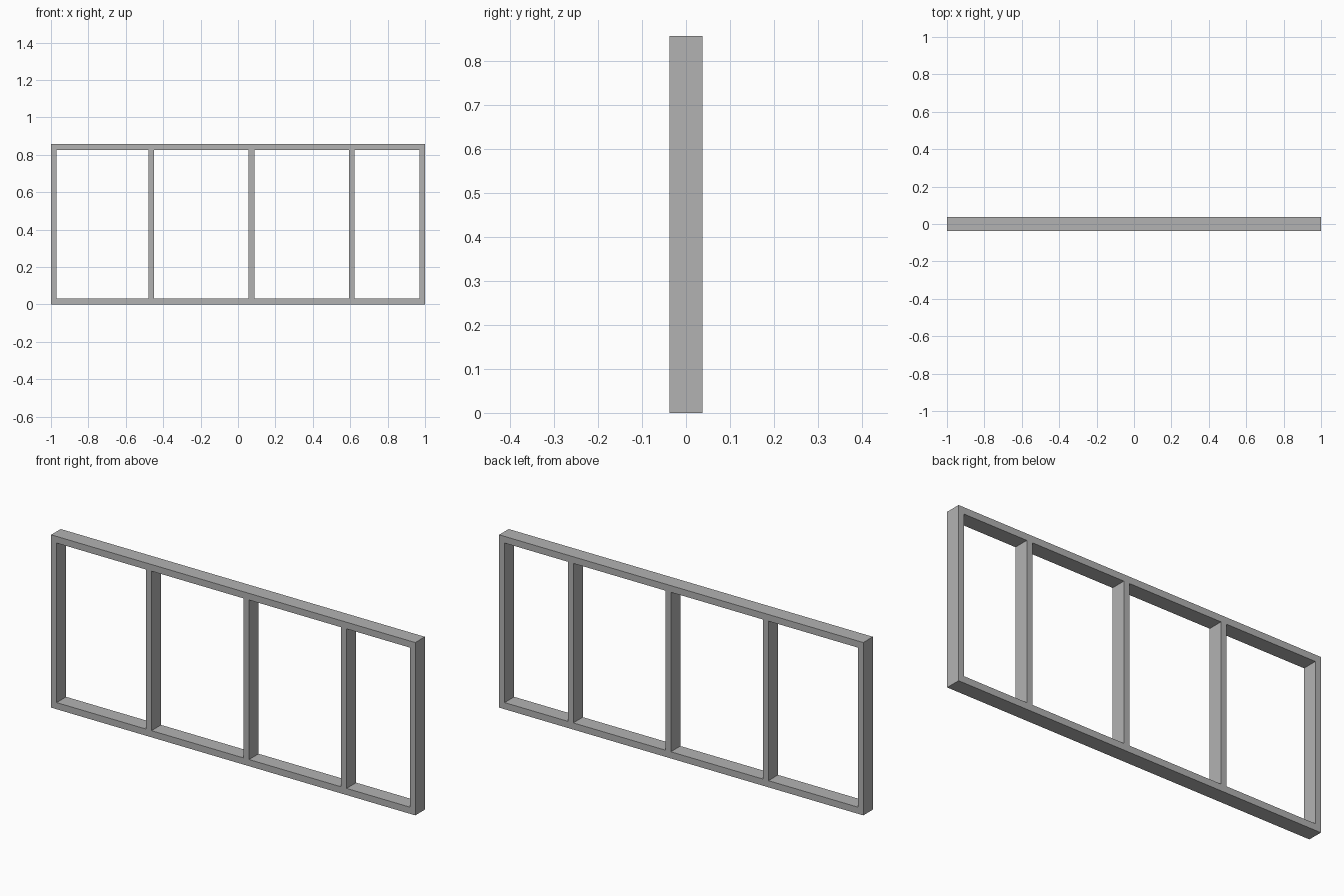
import bpy

if "Cube" in bpy.data.objects:
    bpy.data.objects.remove(bpy.data.objects["Cube"], do_unlink=True)

LENGTH, DEPTH, HEIGHT = 2.0, 0.075, 0.858
RAIL = 0.033      # rail thickness
STUD = 0.03       # stud thickness
SPACING = 0.536   # stud centre spacing, measured from the end of the frame

grey = bpy.data.materials.new("plain_grey")
grey.use_nodes = True
colour = (0.448, 0.448, 0.448, 1)
grey.diffuse_color = colour
grey.node_tree.nodes["Principled BSDF"].inputs["Base Color"].default_value = colour


def beam(name, size, x, z):
    """Square-edged beam centred on x and z."""
    bpy.ops.mesh.primitive_cube_add(size=1, location=(x, 0, z))
    obj = bpy.context.object
    obj.name = name
    obj.scale = size
    bpy.ops.object.transform_apply(location=False, rotation=False, scale=True)
    obj.data.materials.append(grey)


# Top and bottom rails
beam("bottom_rail", (LENGTH, DEPTH, RAIL), 0, RAIL / 2)
beam("top_rail", (LENGTH, DEPTH, RAIL), 0, HEIGHT - RAIL / 2)

# Upright studs between the rails
end = (LENGTH - STUD) / 2
studs = {"right_end_stud": -end, "left_end_stud": end}
for i in range(1, 4):
    studs[f"inner_stud_{i}"] = -LENGTH / 2 + i * SPACING
for name, x in studs.items():
    beam(name, (STUD, DEPTH, HEIGHT - 2 * RAIL), x, HEIGHT / 2)
